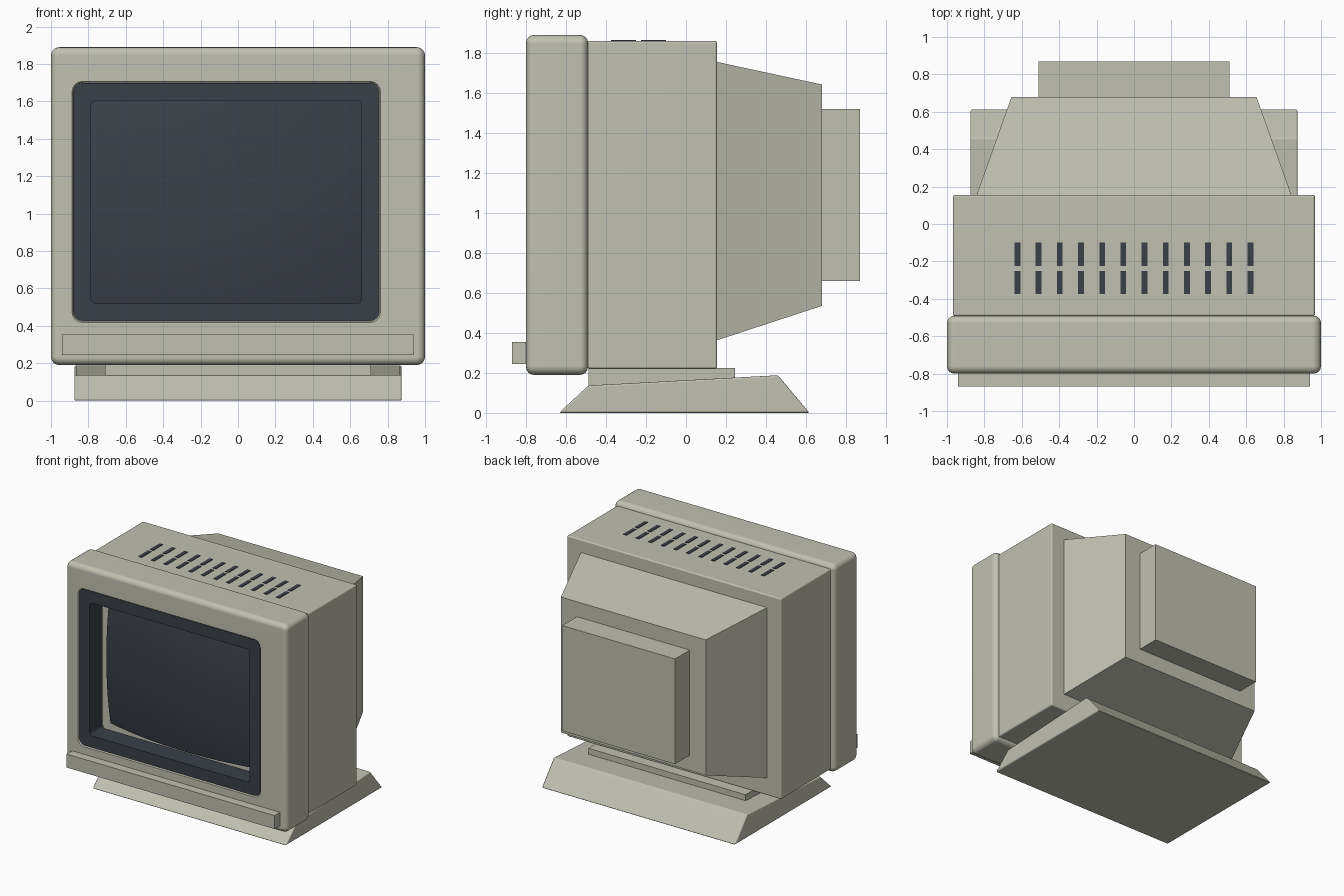
import bpy, bmesh, math

if "Cube" in bpy.data.objects:
    bpy.data.objects.remove(bpy.data.objects["Cube"])


def material(name, rgb):
    m = bpy.data.materials.new(name)
    m.diffuse_color = (*rgb, 1)
    m.use_nodes = True
    m.node_tree.nodes["Principled BSDF"].inputs["Base Color"].default_value = m.diffuse_color
    return m


BEIGE = material("beige plastic", (0.53, 0.53, 0.44))
DARK = material("dark slate", (0.042, 0.051, 0.064))


def finish(name, bm, mat, smooth=True):
    bmesh.ops.recalc_face_normals(bm, faces=bm.faces)
    me = bpy.data.meshes.new(name)
    bm.to_mesh(me)
    bm.free()
    me.materials.append(mat)
    ob = bpy.data.objects.new(name, me)
    bpy.context.collection.objects.link(ob)
    if smooth:
        bpy.ops.object.select_all(action='DESELECT')
        ob.select_set(True)
        bpy.context.view_layer.objects.active = ob
        bpy.ops.object.shade_smooth_by_angle(angle=math.radians(35))
        ob.modifiers.new("weighted normals", 'WEIGHTED_NORMAL').keep_sharp = True
    return ob


def rounded_rect(rect, y, inset=0.0, r=0.0, seg=4):
    """Loop of points in the xz plane; rect = (x0, x1, z0, z1)."""
    x0, x1, z0, z1 = rect[0] + inset, rect[1] - inset, rect[2] + inset, rect[3] - inset
    if r == 0:
        return [(x1, y, z1), (x0, y, z1), (x0, y, z0), (x1, y, z0)]
    pts = []
    for k, (cx, cz) in enumerate([(x1 - r, z1 - r), (x0 + r, z1 - r),
                                  (x0 + r, z0 + r), (x1 - r, z0 + r)]):
        for i in range(seg + 1):
            a = math.pi / 2 * (k + i / seg)
            pts.append((cx + r * math.cos(a), y, cz + r * math.sin(a)))
    return pts


def rolled_edges(rect, y0, y1, r):
    """Loops from front to back of a box with all edges rounded by r."""
    loops = []
    steps = [math.pi / 2 * i / 4 for i in range(5)]
    for a in steps:
        t = r * (1 - math.sin(a))
        loops.append(rounded_rect(rect, y0 + r * (1 - math.cos(a)), t, r * 1.12 - t))
    for a in reversed(steps):
        t = r * (1 - math.sin(a))
        loops.append(rounded_rect(rect, y1 - r * (1 - math.cos(a)), t, r * 1.12 - t))
    return loops


def loft(name, loops, mat, ring=False):
    """Bridge loops; cap the ends, or join last to first for a ring."""
    bm = bmesh.new()
    vs = [[bm.verts.new(p) for p in lp] for lp in loops]
    n = len(vs[0])
    for a, b in zip(vs, vs[1:] + (vs[:1] if ring else [])):
        for i in range(n):
            j = (i + 1) % n
            bm.faces.new((a[i], a[j], b[j], b[i]))
    if not ring:
        bm.faces.new(vs[0])
        bm.faces.new(vs[-1])
    return finish(name, bm, mat)


def box(name, rect, y0, y1, mat):
    return loft(name, [rounded_rect(rect, y0), rounded_rect(rect, y1)], mat)


# Front bezel with an off-centre screen opening
HOLE = (-0.88, 0.755, 0.425, 1.70)
bezel = [rounded_rect(HOLE, -0.49, 0, 0.05),
         rounded_rect(HOLE, -0.79, 0, 0.05),
         rounded_rect(HOLE, -0.80, -0.007, 0.055)]
bezel += rolled_edges((-1, 1, 0.19, 1.89), -0.80, -0.49, 0.04)
loft("front_bezel", bezel, BEIGE, ring=True)

# Dark frame lining the opening
INNER = (-0.785, 0.66, 0.52, 1.605)
loft("screen_frame", [rounded_rect(HOLE, -0.63, 0.001, 0.05),
                      rounded_rect(HOLE, -0.793, 0.001, 0.05),
                      rounded_rect(INNER, -0.793, 0, 0.025),
                      rounded_rect(INNER, -0.63, 0, 0.025)], DARK, ring=True)

# Bulging picture tube face, spherical with a skirt to the back
bm = bmesh.new()
bmesh.ops.create_grid(bm, x_segments=24, y_segments=20, size=1)
for v in bm.verts:
    dx, dz = v.co.x * 0.737, v.co.y * 0.557
    v.co = (-0.0625 + dx, -0.65 + 3 - math.sqrt(9 - dx * dx - dz * dz), 1.0625 + dz)
rim = bmesh.ops.extrude_edge_only(bm, edges=[e for e in bm.edges if e.is_boundary])
for v in rim["geom"]:
    if isinstance(v, bmesh.types.BMVert):
        v.co.y = -0.485
finish("screen_glass", bm, DARK)

# Main housing
loft("main_housing", rolled_edges((-0.968, 0.968, 0.22, 1.86), -0.492, 0.155, 0.011), BEIGE)

# Tapered rear housing and rear box
loft("rear_taper", [rounded_rect((-0.845, 0.845, 0.36, 1.757), 0.145),
                    rounded_rect((-0.655, 0.655, 0.535, 1.642), 0.68)], BEIGE)
box("rear_box", (-0.51, 0.51, 0.66, 1.52), 0.67, 0.87, BEIGE)

# Control strip below the screen
box("control_strip", (-0.94, 0.94, 0.245, 0.355), -0.87, -0.78, BEIGE)

# Neck plate between housing and base
box("neck_plate", (-0.71, 0.71, 0.10, 0.225), -0.488, 0.245, BEIGE)

# Wedge base: side profile extruded across
bm = bmesh.new()
profile = [(-0.635, 0), (-0.488, 0.137), (0.46, 0.188), (0.617, 0)]
sides = [[bm.verts.new((x, y, z)) for y, z in profile] for x in (-0.875, 0.875)]
for s in sides:
    bm.faces.new(s)
for i in range(4):
    j = (i + 1) % 4
    bm.faces.new((sides[0][i], sides[0][j], sides[1][j], sides[1][i]))
bmesh.ops.recalc_face_normals(bm, faces=bm.faces)
bmesh.ops.bevel(bm, geom=bm.edges[:], offset=0.01, segments=3, profile=0.5, affect='EDGES')
finish("wedge_base", bm, BEIGE)

# Two rows of vent slots on top
bm = bmesh.new()
for col in range(12):
    for y in (-0.1625, -0.3125):
        x = -0.623 + col * 0.1132
        cube = bmesh.ops.create_cube(bm, size=1)
        for v in cube["verts"]:
            v.co = (x + v.co.x * 0.031, y + v.co.y * 0.125, 1.86 + v.co.z * 0.008)
finish("top_vents", bm, DARK, smooth=False)
